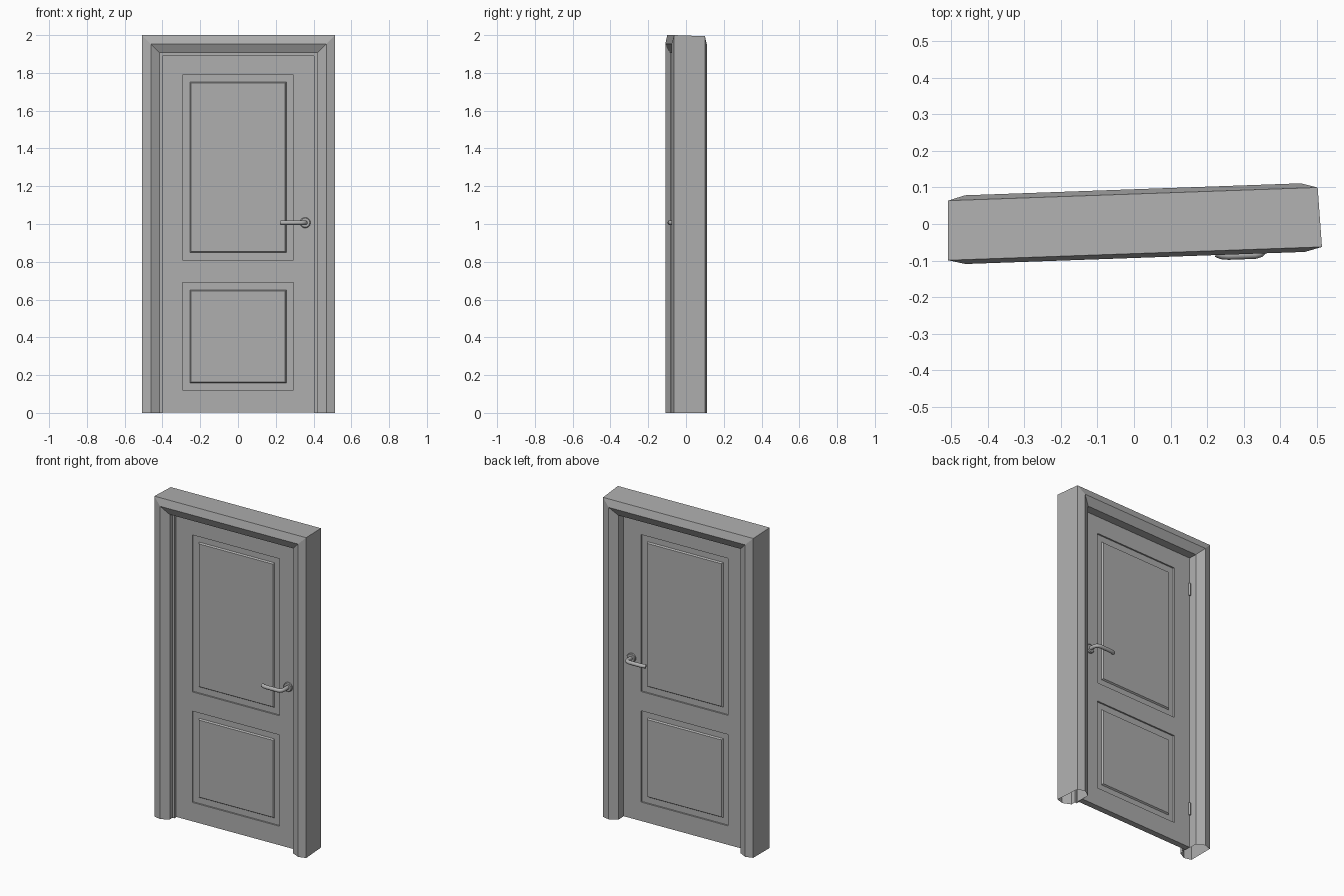
import bpy, bmesh, math
from mathutils import Matrix, Vector

if "Cube" in bpy.data.objects:
    bpy.data.objects.remove(bpy.data.objects["Cube"])

TURN = math.radians(2.04)          # whole model is turned slightly about z
ROT = Matrix.Rotation(TURN, 4, 'Z')
DOOR_Y = -0.003                    # middle of the leaf
HALF_T = 0.019                     # half leaf thickness

# Dark grey paint used on every part
grey = bpy.data.materials.new("dark_grey")
grey.diffuse_color = (0.43, 0.43, 0.43, 1)
grey.use_nodes = True
grey.node_tree.nodes["Principled BSDF"].inputs["Base Color"].default_value = grey.diffuse_color


def add_object(name, data, loc=(0, 0, 0)):
    ob = bpy.data.objects.new(name, data)
    data.materials.append(grey)
    bpy.context.collection.objects.link(ob)
    ob.matrix_world = ROT @ Matrix.Translation(Vector(loc))
    return ob


def mesh_object(name, bm, loc=(0, 0, 0)):
    bmesh.ops.recalc_face_normals(bm, faces=bm.faces)
    me = bpy.data.meshes.new(name)
    bm.to_mesh(me)
    bm.free()
    return add_object(name, me, loc)


def smooth(ob):
    bpy.ops.object.select_all(action='DESELECT')
    ob.select_set(True)
    bpy.context.view_layer.objects.active = ob
    if ob.type == 'CURVE':
        bpy.ops.object.convert(target='MESH')
    bpy.ops.object.shade_smooth_by_angle(angle=math.radians(40))


# Frame: one profile (inward offset, depth) carried up, across and down with
# mitres; the feet are open underneath
H = 0.512
profile = [(0, -0.081), (0.047, -0.093), (0.096, -0.068),
           (0.096, -0.040), (0.110, -0.040), (0.110, -0.024), (0.100, -0.024),
           (0.100, 0.068), (0.052, 0.095), (0.006, 0.082)]
bm = bmesh.new()
stations = []
for side, top in ((-1, 0), (-1, 1), (1, 1), (1, 0)):
    stations.append([bm.verts.new((side * (H - u), y, (2 - u) if top else 0))
                     for u, y in profile])
n = len(profile)
for a, b in zip(stations, stations[1:]):
    for i in range(n):
        j = (i + 1) % n
        bm.faces.new((a[i], a[j], b[j], b[i]))
mesh_object("door_frame", bm)

# Leaf: front half with two raised panels, mirrored to the back
xs = [-0.410, -0.294, 0.294, 0.410]
zs = [0.002, 0.12, 0.69, 0.81, 1.79, 1.899]
bm = bmesh.new()
grid = [[bm.verts.new((x, -HALF_T, z)) for x in xs] for z in zs]
panels = []
for r in range(len(zs) - 1):
    for c in range(len(xs) - 1):
        f = bm.faces.new((grid[r][c], grid[r][c + 1], grid[r + 1][c + 1], grid[r + 1][c]))
        if c == 1 and r in (1, 3):
            panels.append(f)
bm.normal_update()
rim = [e for e in bm.edges if e.is_boundary]
for width, depth in ((0.0005, -0.009), (0.0535, 0), (0.009, 0.009)):
    bmesh.ops.inset_individual(bm, faces=panels, thickness=width, depth=depth)
    bm.normal_update()
ext = bmesh.ops.extrude_edge_only(bm, edges=rim)
for v in ext["geom"]:
    if isinstance(v, bmesh.types.BMVert):
        v.co.y = 0
leaf = mesh_object("door_leaf", bm, (0, DOOR_Y, 0))
# outward normals on the open half shell
me = leaf.data
if max(me.polygons, key=lambda p: p.area).normal.y > 0:
    me.flip_normals()
mod = leaf.modifiers.new("both_sides", 'MIRROR')
mod.use_axis = (False, True, False)
mod.use_clip = True


def cylinder(name, loc, r, depth, along_y=False, segs=24):
    bm = bmesh.new()
    bmesh.ops.create_cone(bm, cap_ends=True, segments=segs, radius1=r, radius2=r, depth=depth)
    if along_y:
        bmesh.ops.rotate(bm, verts=bm.verts, matrix=Matrix.Rotation(math.pi / 2, 3, 'X'))
        rims = [e for e in bm.edges if abs(e.verts[0].co.y - e.verts[1].co.y) < 1e-5]
        bmesh.ops.bevel(bm, geom=rims, offset=0.004, segments=1, affect='EDGES')
    smooth(mesh_object(name, bm, loc))


# Lever handles and their round plates, front and back
HX, HZ = 0.355, 1.007
path = [(0, 0.016), (0, 0.062), (-0.004, 0.076), (-0.013, 0.084), (-0.026, 0.087),
        (-0.06, 0.087), (-0.10, 0.087), (-0.118, 0.085), (-0.132, 0.079)]
for label, s, reach in (("front", -1, 1.06), ("back", 1, 0.95)):
    cylinder(label + "_handle_plate", (HX, DOOR_Y + s * (HALF_T + 0.004), HZ), 0.028, 0.016, True)
    cu = bpy.data.curves.new(label + "_handle", 'CURVE')
    cu.dimensions = '3D'
    cu.bevel_depth = 0.012
    cu.bevel_resolution = 3
    cu.use_fill_caps = True
    sp = cu.splines.new('POLY')
    sp.points.add(len(path) - 1)
    for p, (dx, dy) in zip(sp.points, path):
        p.co = (HX + dx, s * dy * reach, HZ, 1)
    smooth(add_object(label + "_handle", cu, (0, DOOR_Y, 0)))

# Hinge barrels on the back of the left edge
for label, z in (("upper", 1.69), ("lower", 0.25)):
    cylinder(label + "_hinge", (-0.408, DOOR_Y + HALF_T + 0.003, z), 0.007, 0.08, segs=12)
